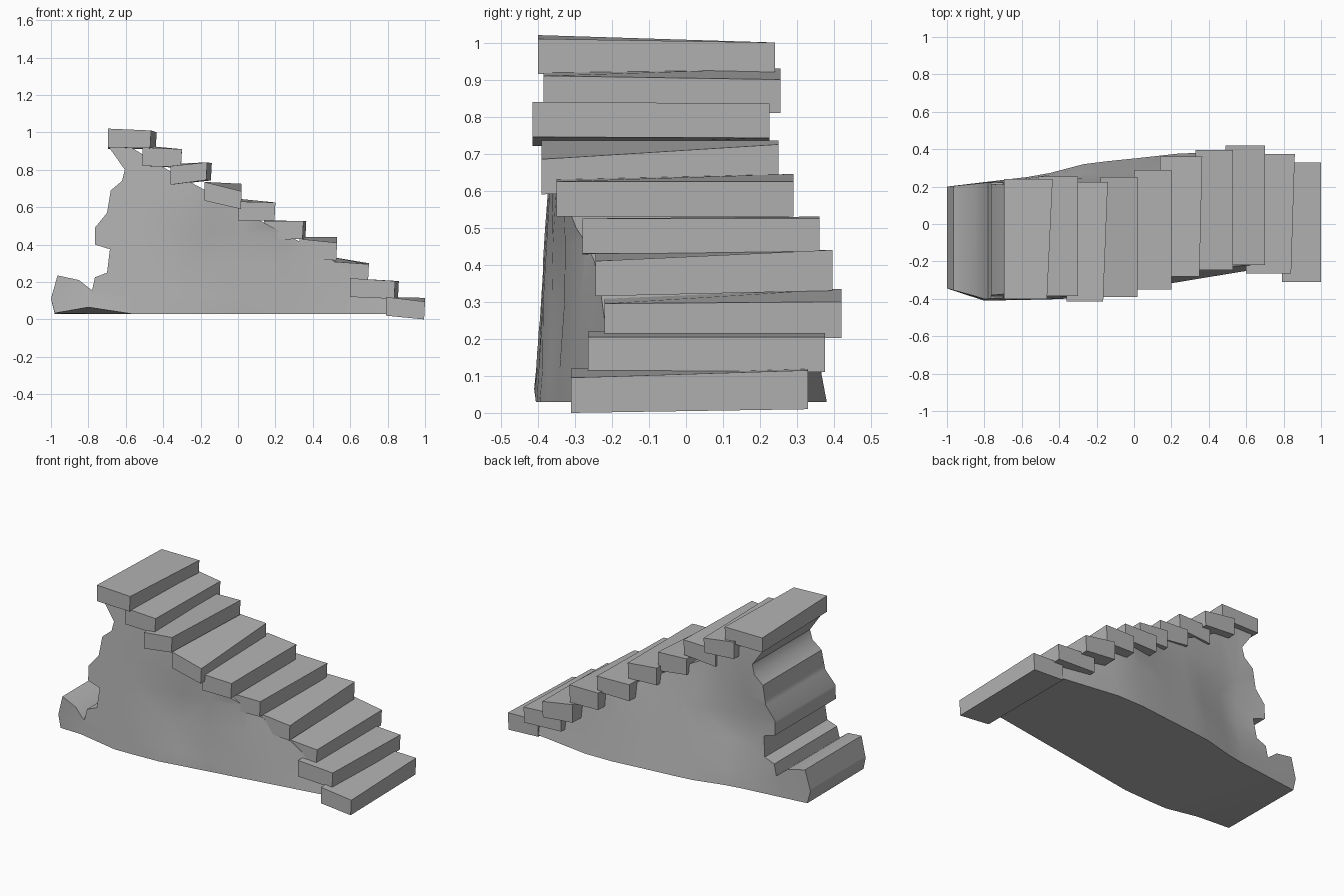
import bpy
import bmesh
import math
from mathutils import Vector

# Remove the default cube
old = bpy.data.objects.get("Cube")
if old:
    bpy.data.objects.remove(old, do_unlink=True)


def make_material(name, colour):
    mat = bpy.data.materials.new(name)
    mat.use_nodes = True
    mat.diffuse_color = colour
    mat.node_tree.nodes["Principled BSDF"].inputs["Base Color"].default_value = colour
    return mat


STONE = make_material("grey stone", (0.45, 0.45, 0.45, 1))


def add_object(name, bm):
    bmesh.ops.recalc_face_normals(bm, faces=bm.faces)
    mesh = bpy.data.meshes.new(name)
    bm.to_mesh(mesh)
    bm.free()
    mesh.materials.append(STONE)
    obj = bpy.data.objects.new(name, mesh)
    bpy.context.collection.objects.link(obj)
    return obj


def prism(outline, y0, y1):
    """Extrude an outline in x and z from y0 to y1."""
    bm = bmesh.new()
    face = bm.faces.new([bm.verts.new((x, y0, z)) for x, z in outline])
    extruded = bmesh.ops.extrude_face_region(bm, geom=[face])["geom"]
    moved = [v for v in extruded if isinstance(v, bmesh.types.BMVert)]
    bmesh.ops.translate(bm, vec=(0, y1 - y0, 0), verts=moved)
    bm.verts.ensure_lookup_table()
    return bm


def lerp_table(table, x):
    """Piecewise linear lookup in a short list of points."""
    if x <= table[0][0]:
        return table[0][1]
    for (xa, ya), (xb, yb) in zip(table, table[1:]):
        if x <= xb:
            return ya + (yb - ya) * (x - xa) / (xb - xa)
    return table[-1][1]


def bump(x, z, cx, cz, size):
    return math.exp(-((x - cx) ** 2 + (z - cz) ** 2) / size ** 2)


# Uneven slab steps: left x, right x, front top z at left and right, front y,
# rise of the rear top corners at left and right, rear shift of the right edge
STEP_DEPTH = 0.64
STEP_HEIGHT = 0.1
STEPS = [
    (.79, 1.0, .12, .095, -.31, 0, .02, 0),
    (.60, .84, .22, .205, -.265, 0, 0, .02),
    (.49, .70, .31, .295, -.22, .025, .005, 0),
    (.33, .53, .43, .41, -.245, .01, .03, 0),
    (.14, .35, .525, .525, -.28, .005, 0, .015),
    (0, .2, .63, .625, -.35, .015, 0, 0),
    (-.18, .02, .735, .685, -.39, 0, .04, 0),
    (-.36, -.165, .82, .84, -.415, .01, -.005, .025),
    (-.51, -.30, .92, .91, -.385, .01, -.01, 0),
    (-.695, -.465, 1.02, 1.01, -.40, -.02, -.01, .03),
]

for number, (x0, x1, zl, zr, y0, rise_l, rise_r, shift) in enumerate(STEPS, 1):
    outline = [(x0, zl - STEP_HEIGHT), (x1 - .005, zr - STEP_HEIGHT + .005), (x1, zr), (x0, zl)]
    bm = prism(outline, y0, y0 + STEP_DEPTH)
    # Twist the rear end of the slab
    for v in bm.verts:
        if v.co.y > y0 + STEP_DEPTH / 2:
            right = v.co.x > (x0 + x1) / 2
            top = v.co.z > (zl + zr - STEP_HEIGHT) / 2
            v.co.z += (rise_r if right else rise_l) * (1 if top else .5)
            v.co.x += shift if right else 0
    add_object(f"step_{number:02d}", bm)


# Rock body under the steps: ragged left end and a sloping top
BODY_OUTLINE = [
    (-.98, .03), (.85, .03), (.82, .09), (.66, .21), (.5, .32), (.34, .41),
    (.17, .5), (-.08, .64), (-.36, .79), (-.62, .95), (-.69, .92), (-.605, .80),
    (-.62, .74), (-.68, .69), (-.70, .57), (-.765, .49), (-.765, .40),
    (-.685, .375), (-.70, .25), (-.765, .225), (-.78, .155), (-.85, .21),
    (-.965, .235), (-1, .11),
]
FRONT_BASE = [(-1, -.345), (-.8, -.41), (-.3, -.40), (.3, -.30), (.85, -.21)]
FRONT_TOP = [(-1, -.34), (-.2, -.355), (.1, -.32), (.3, -.25), (.85, -.19)]
BACK_BASE = [(-1, .2), (-.5, .26), (-.25, .325), (0, .35), (.36, .39), (.85, .32)]
BACK_TOP = [(-1, .2), (-.3, .2), (0, .24), (.3, .32), (.85, .3)]

body = prism(BODY_OUTLINE, -1, 1)
# Cut the sides into a coarse grid so that they can bulge
cuts = [(Vector((x, 0, 0)), Vector((1, 0, 0))) for x in (-.8, -.57, -.45, -.27, -.15, .03, .25, .43)]
cuts += [(Vector((0, 0, z)), Vector((0, 0, 1))) for z in (.12, .3, .46, .6)]
for point, normal in cuts:
    geom = body.verts[:] + body.edges[:] + body.faces[:]
    bmesh.ops.bisect_plane(body, geom=geom, dist=1e-5, plane_co=point, plane_no=normal)

# Shape the front and back walls
for v in body.verts:
    x, y, z = v.co
    t = min(1, max(0, (z - .03) / max(.1, .6 - .6 * x)))
    if y < 0:
        v.co.y = lerp_table(FRONT_BASE, x) * (1 - t) + lerp_table(FRONT_TOP, x) * t
        v.co.y += .035 * bump(x, z, -.15, .35, .16)
        # Chipped lower edge near the left end
        if z < .04:
            v.co.z += .035 * max(0, 1 - abs(x + .8) / .2)
    else:
        v.co.y = lerp_table(BACK_BASE, x) * (1 - t) + lerp_table(BACK_TOP, x) * t
        v.co.y -= .05 * bump(x, z, -.5, .4, .17)

bmesh.ops.triangulate(body, faces=[f for f in body.faces if len(f.verts) > 3])
rock = add_object("rock_body", body)

# Soft shading on the rock, sharp at its corners
bpy.ops.object.select_all(action='DESELECT')
rock.select_set(True)
bpy.context.view_layer.objects.active = rock
bpy.ops.object.shade_smooth_by_angle(angle=math.radians(40))
